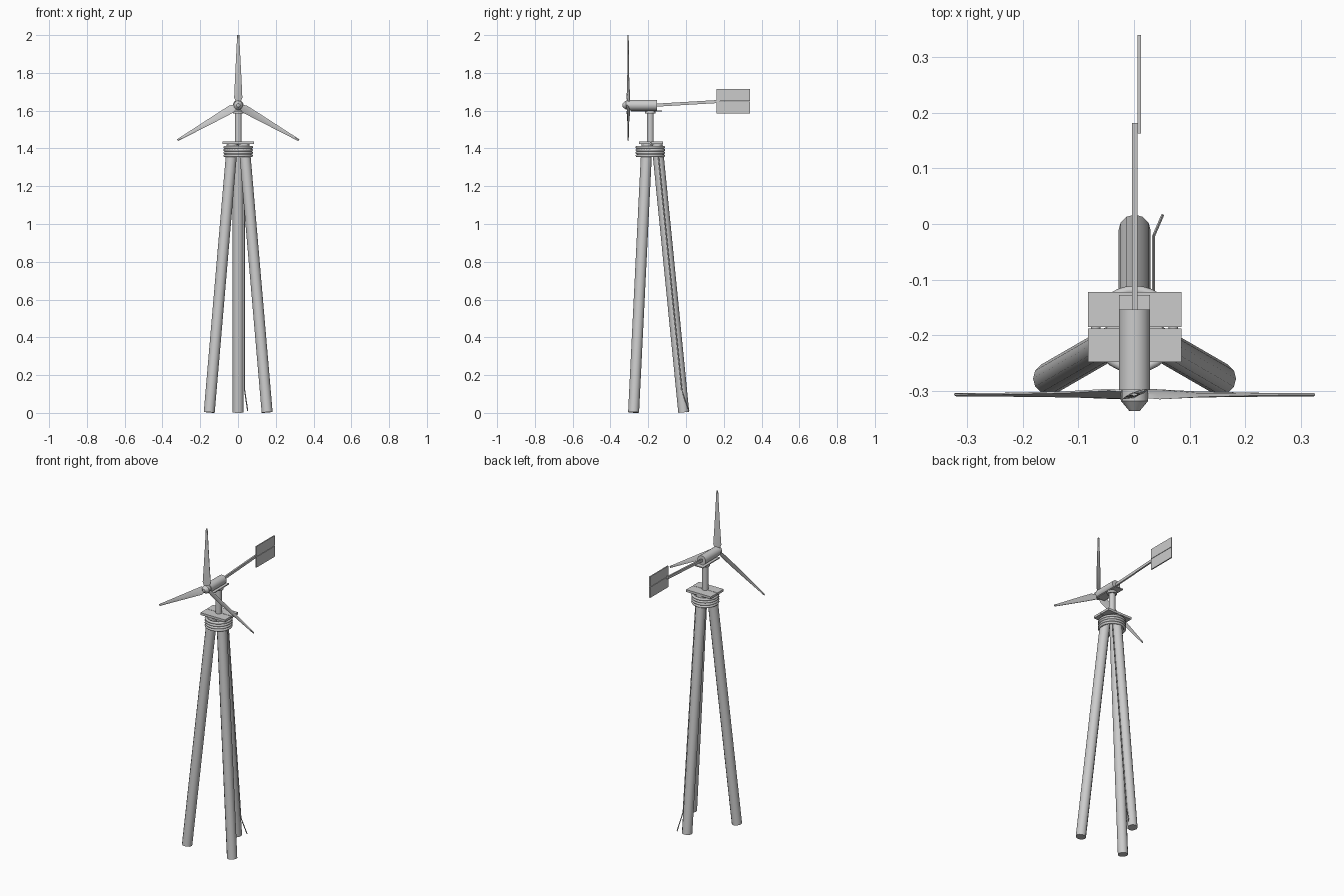
import bpy, bmesh, math
from mathutils import Vector, Matrix

if "Cube" in bpy.data.objects:
    bpy.data.objects.remove(bpy.data.objects["Cube"])

grey = bpy.data.materials.new("plain grey")
grey.diffuse_color = (0.6, 0.6, 0.6, 1)
grey.use_nodes = True
grey.node_tree.nodes["Principled BSDF"].inputs["Base Color"].default_value = grey.diffuse_color
CX, CY = 0.001, -0.189          # tower axis
HUB = Vector((0.001, -0.306, 1.629))


def finish(name, bm, smooth=None):
    bmesh.ops.recalc_face_normals(bm, faces=bm.faces)
    me = bpy.data.meshes.new(name)
    bm.to_mesh(me)
    bm.free()
    me.materials.append(grey)
    ob = bpy.data.objects.new(name, me)
    bpy.context.collection.objects.link(ob)
    if smooth:
        bpy.context.view_layer.objects.active = ob
        ob.select_set(True)
        bpy.ops.object.shade_smooth_by_angle(angle=math.radians(smooth))
        ob.select_set(False)
    return ob


def rod(name, a, b, r1, r2=None, sides=16, smooth=40):
    a, b = Vector(a), Vector(b)
    d = b - a
    bm = bmesh.new()
    m = Matrix.Translation((a + b) / 2) @ d.to_track_quat('Z', 'Y').to_matrix().to_4x4()
    bmesh.ops.create_cone(bm, cap_ends=True, segments=sides, radius1=r1,
                          radius2=r1 if r2 is None else r2, depth=d.length, matrix=m)
    return finish(name, bm, smooth)


def box(name, lo, hi):
    lo, hi = Vector(lo), Vector(hi)
    bm = bmesh.new()
    bmesh.ops.create_cube(bm, size=1, matrix=Matrix.Translation((lo + hi) / 2)
                          @ Matrix.Diagonal((*(hi - lo), 1)))
    return finish(name, bm)


def loft(name, sections, smooth=None):
    bm = bmesh.new()
    rings = [[bm.verts.new(p) for p in s] for s in sections]
    n = len(rings[0])
    for r, s in zip(rings, rings[1:]):
        for i in range(n):
            bm.faces.new((r[i], r[(i + 1) % n], s[(i + 1) % n], s[i]))
    bm.faces.new(rings[0])
    bm.faces.new(rings[-1])
    return finish(name, bm, smooth)


# tripod legs
for name, ang in (("back_leg", 90), ("left_leg", 210), ("right_leg", 330)):
    c, s = math.cos(math.radians(ang)), math.sin(math.radians(ang))
    rod(name, (CX + 0.177 * c, CY + 0.177 * s, 0.003),
        (CX + 0.036 * c, CY + 0.036 * s, 1.424), 0.029, sides=12)

# wire running down the back leg
wire = [(0.035, -0.15, 1.40), (0.035, -0.022, 0.12), (0.051, 0.015, 0.012)]
for i in range(2):
    rod("leg_wire_%d" % (i + 1), wire[i], wire[i + 1], 0.003, sides=6)

# binding rings around the leg tops
for k in range(4):
    z = 1.362 + k * 0.0148
    secs = []
    bm = bmesh.new()
    grid = [[bm.verts.new((CX + (0.070 + 0.0085 * math.cos(v)) * math.cos(u),
                           CY + (0.070 + 0.0085 * math.cos(v)) * math.sin(u),
                           z + 0.0078 * math.sin(v)))
             for v in (math.tau * j / 8 for j in range(8))]
            for u in (math.tau * i / 32 for i in range(32))]
    for i in range(32):
        for j in range(8):
            a, b = grid[i], grid[(i + 1) % 32]
            bm.faces.new((a[j], b[j], b[(j + 1) % 8], a[(j + 1) % 8]))
    finish("binding_ring_%d" % (k + 1), bm, 60)

# platform boards
box("back_board", (-0.083, -0.185, 1.424), (0.085, -0.122, 1.438))
box("front_board", (-0.083, -0.248, 1.424), (0.085, -0.1875, 1.438))

# mast, collar, bracket and generator body
rod("mast", (CX, CY, 1.43), (CX, CY, 1.60), 0.018)
rod("mast_collar", (CX, CY, 1.584), (CX, CY, 1.598), 0.028)
box("bracket_plate", (-0.027, -0.29, 1.596), (0.029, -0.127, 1.602))
rod("generator_body", (CX, -0.153, HUB.z), (CX, -0.298, HUB.z), 0.028, sides=24)

# hub with tapered nose
rod("hub", (CX, -0.295, HUB.z), (CX, -0.318, HUB.z), 0.024)
rod("hub_nose", (CX, -0.318, HUB.z), (CX, -0.336, HUB.z), 0.024, 0.009)

# three twisted, tapering blades: (radius, chord, thickness, pitch)
stations = [(0.012, 0.024, 0.010, 30), (0.04, 0.046, 0.009, 22),
            (0.13, 0.036, 0.008, 14), (0.25, 0.023, 0.007, 9), (0.371, 0.011, 0.006, 5)]
for k in range(3):
    turn = Matrix.Translation(HUB) @ Matrix.Rotation(math.radians(120 * k), 4, 'Y')
    secs = []
    for r, c, t, p in stations:
        pitch = Matrix.Rotation(math.radians(p), 4, 'Z')
        outline = ((-c / 2, 0), (-c / 6, -t / 2), (c / 2, -t / 5), (c / 2, t / 5), (-c / 6, t / 2))
        secs.append([turn @ (pitch @ Vector((x, y, r))) for x, y in outline])
    loft("blade_%d" % (k + 1), secs, 30)

# tail boom and two-board vane
loft("tail_boom", [[(x, y, z + dz) for x, dz in
                    ((-0.004, -0.008), (0.006, -0.008), (0.006, 0.008), (-0.004, 0.008))]
                   for y, z in ((-0.16, 1.629), (0.181, 1.649))])
box("upper_vane_board", (0.006, 0.162, 1.652), (0.013, 0.339, 1.714))
box("lower_vane_board", (0.006, 0.162, 1.584), (0.013, 0.339, 1.6495))
